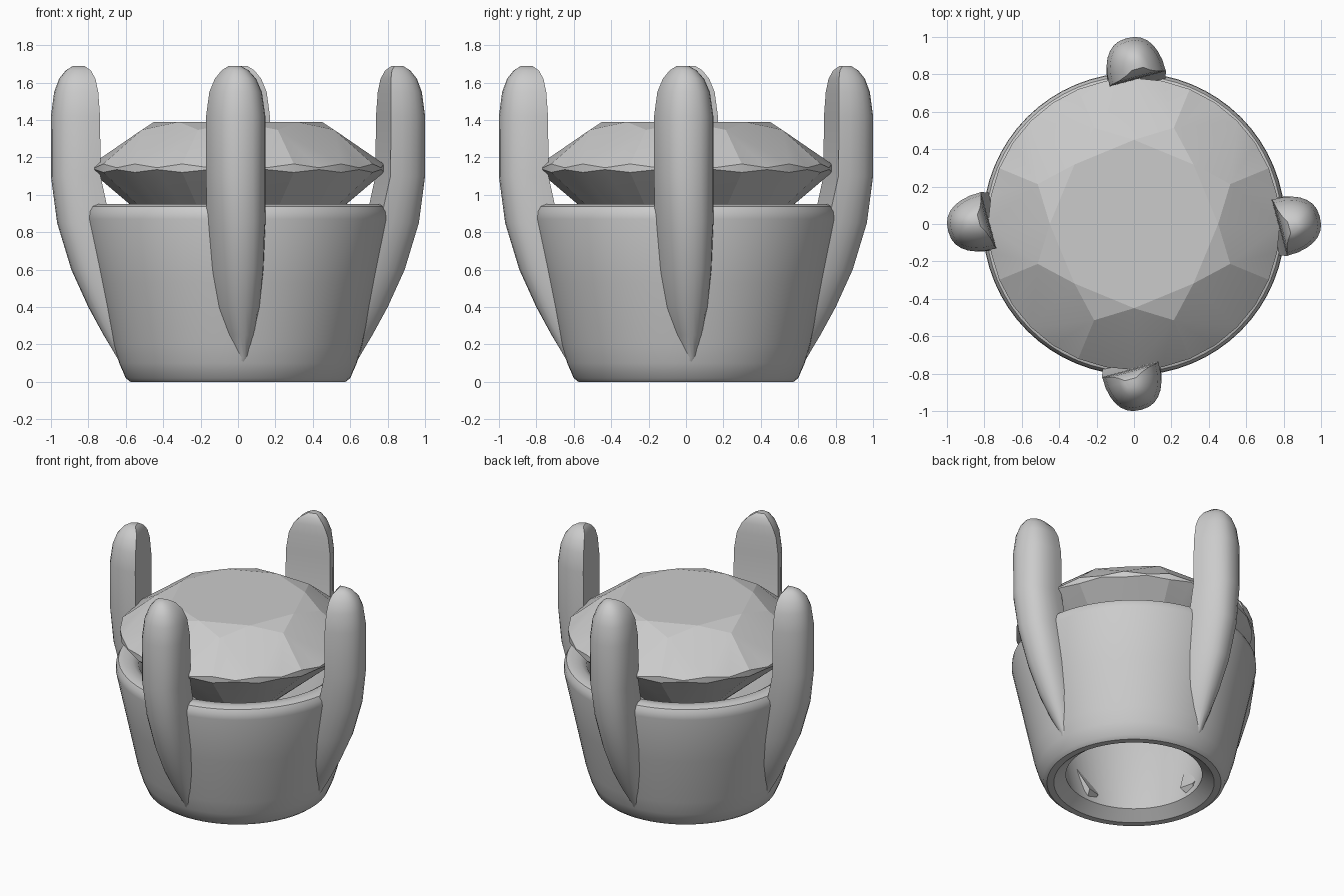
import bpy, bmesh, math
from mathutils import Matrix

if "Cube" in bpy.data.objects:
    bpy.data.objects.remove(bpy.data.objects["Cube"])

grey = bpy.data.materials.new("neutral_grey")
grey.use_nodes = True
COLOUR = (0.6, 0.6, 0.6, 1)
grey.diffuse_color = COLOUR
grey.node_tree.nodes["Principled BSDF"].inputs["Base Color"].default_value = COLOUR


def finish(name, bm, angle):
    bmesh.ops.recalc_face_normals(bm, faces=bm.faces)
    mesh = bpy.data.meshes.new(name)
    bm.to_mesh(mesh)
    bm.free()
    mesh.materials.append(grey)
    ob = bpy.data.objects.new(name, mesh)
    bpy.context.collection.objects.link(ob)
    bpy.ops.object.select_all(action="DESELECT")
    ob.select_set(True)
    bpy.context.view_layer.objects.active = ob
    bpy.ops.object.shade_smooth_by_angle(angle=math.radians(angle))
    return ob


def bridge(bm, a, b):
    for i in range(len(a)):
        j = (i + 1) % len(a)
        bm.faces.new((a[i], a[j], b[j], b[i]))


def polar(bm, r, turn, z):
    a = turn * math.tau
    return bm.verts.new((r * math.cos(a), r * math.sin(a), z))


# Open tapered cup, a closed wall profile spun round the axis
profile = [(0.53, 0), (0.575, 0), (0.6, 0.02), (0.635, 0.1), (0.665, 0.2), (0.735, 0.53),
           (0.808, 0.87), (0.805, 0.91), (0.79, 0.938), (0.76, 0.95), (0.7, 0.945),
           (0.66, 0.92), (0.63, 0.86), (0.45, 0.06)]
bm = bmesh.new()
SIDES = 64
rings = [[polar(bm, r, i / SIDES, z) for i in range(SIDES)] for r, z in profile]
for k, ring in enumerate(rings):
    bridge(bm, ring, rings[(k + 1) % len(rings)])
finish("cup", bm, 35)

# Brilliant cut gem: table, crown, wavy girdle and pavilion
bm = bmesh.new()
table = [polar(bm, 0.45, i / 8, 1.39) for i in range(8)]
star = [polar(bm, 0.557, (i + 0.5) / 8, 1.347) for i in range(8)]
upper = [polar(bm, 0.78, i / 32, 1.145 + 0.02 * (i % 2 == 0)) for i in range(32)]
lower = [polar(bm, 0.78, i / 32, 1.135 - 0.015 * (i % 2 == 0)) for i in range(32)]
half = [polar(bm, 0.2, (i + 0.5) / 8, 0.62) for i in range(8)]
culet = bm.verts.new((0, 0, 0.46))
bm.faces.new(table)
bridge(bm, upper, lower)
for i in range(8):
    j = (i + 1) % 8
    bm.faces.new((table[i], star[i], table[j]))
    bm.faces.new((table[i], star[i - 1], upper[4 * i], star[i]))
    bm.faces.new((culet, half[i - 1], lower[4 * i], half[i]))
    for s in (0, 2):
        arc = [(4 * i + s + k) % 32 for k in range(3)]
        for k in (0, 1):
            bm.faces.new((star[i], upper[arc[k]], upper[arc[k + 1]]))
            bm.faces.new((half[i], lower[arc[k + 1]], lower[arc[k]]))
finish("gem", bm, 15)

# Four prongs: flat inner face, rounded back, slightly twisted
# Each station holds height, inner radius, outer radius and half width
stations = [(0.06, 0.5, 0.615, 0.02), (0.13, 0.435, 0.65, 0.05), (0.25, 0.5, 0.72, 0.09),
            (0.4, 0.57, 0.8, 0.12), (0.6, 0.64, 0.89, 0.14), (0.85, 0.72, 0.965, 0.152),
            (1.1, 0.775, 0.997, 0.156), (1.42, 0.778, 0.997, 0.156), (1.55, 0.783, 0.98, 0.138),
            (1.62, 0.79, 0.955, 0.108), (1.665, 0.805, 0.92, 0.07), (1.69, 0.83, 0.88, 0.03)]
TWIST = math.radians(-15)
ARC = 14
for name, turn in (("front", 0), ("left", 1), ("back", 2), ("right", 3)):
    bm = bmesh.new()
    rings = []
    for z, inner, outer, width in stations:
        ring = []
        for i in range(ARC + 1):
            a = math.pi * i / ARC
            u = width * math.copysign(abs(math.cos(a)) ** 0.85, math.cos(a))
            v = (outer - inner) * 1.02 * math.sin(a) ** 0.85 if 0 < i < ARC else 0
            x = u * math.cos(TWIST) - v * math.sin(TWIST) - 0.02
            r = u * math.sin(TWIST) + v * math.cos(TWIST) + inner
            ring.append(bm.verts.new((x, -r, z)))
        rings.append(ring)
    for a, b in zip(rings, rings[1:]):
        bridge(bm, a, b)
    bm.faces.new(rings[0])
    bm.faces.new(rings[-1])
    bm.transform(Matrix.Rotation(turn * math.pi / 2, 4, "Z"))
    finish(name + "_prong", bm, 40)
